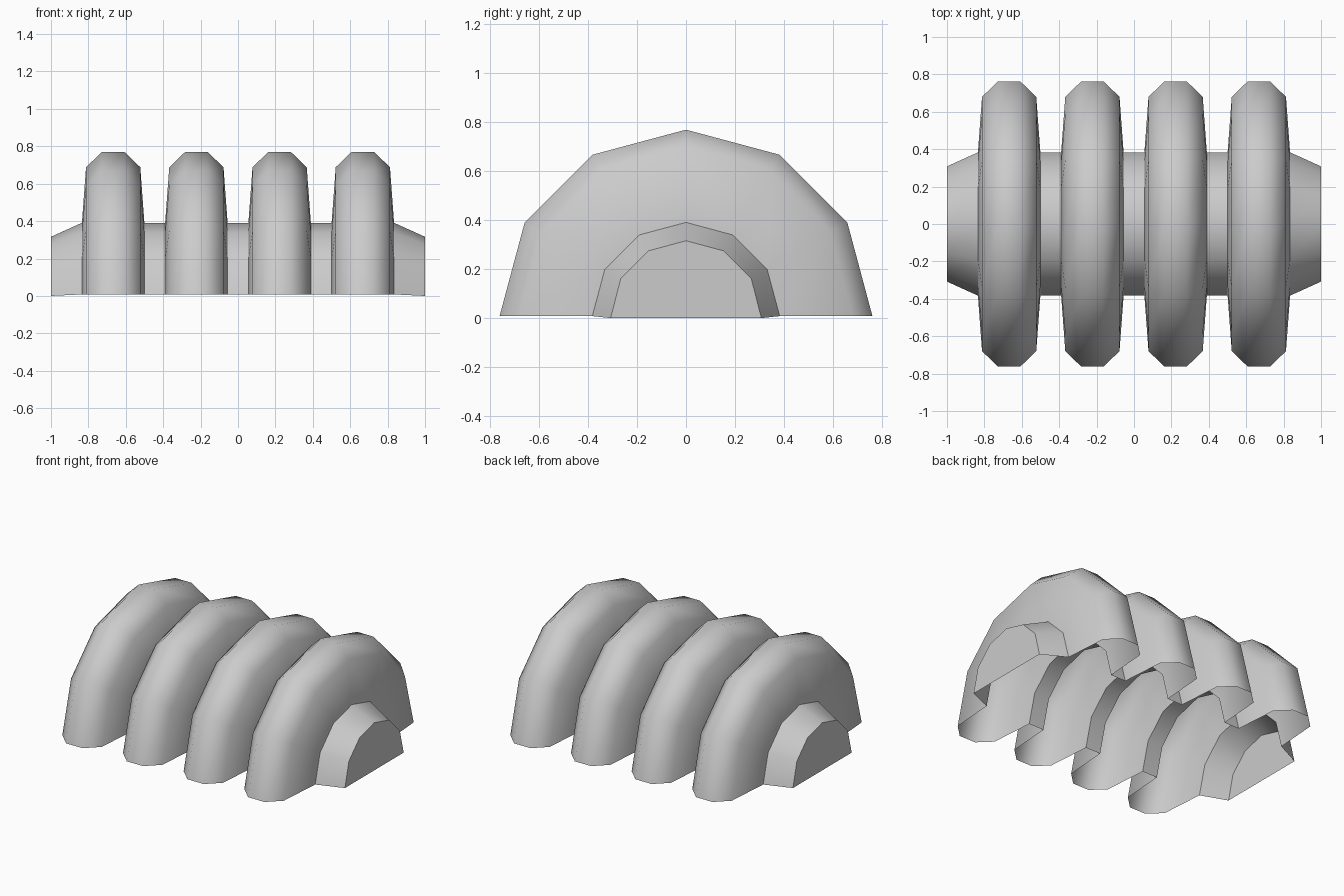
import bpy, bmesh, math

if "Cube" in bpy.data.objects:
    bpy.data.objects.remove(bpy.data.objects["Cube"])

AXIS_Z = 0.008   # height of the lathe axis
STEPS = 6        # half turn in 30 degree facets

# Profile along x: tapered end, four chamfered ribs on a thin core, tapered end
rib = [(-0.167, 0.383), (-0.145, 0.68), (-0.06, 0.762),
       (0.06, 0.762), (0.145, 0.68), (0.167, 0.383)]
profile = [(-1.0, 0.308)]
for i in range(4):
    centre = (i - 1.5) * 0.445
    profile += [(centre + dx, r) for dx, r in rib]
profile.append((1.0, 0.308))

# Half lathe, open underneath
bm = bmesh.new()
rings = []
for x, r in profile:
    ring = []
    for k in range(STEPS + 1):
        a = math.pi * k / STEPS
        z = AXIS_Z + r * math.sin(a)
        if abs(x) == 1.0 and k in (0, STEPS):
            z = 0.0          # the ends reach the ground
        ring.append(bm.verts.new((x, -r * math.cos(a), z)))
    rings.append(ring)
for a, b in zip(rings, rings[1:]):
    for k in range(STEPS):
        bm.faces.new((a[k], b[k], b[k + 1], a[k + 1]))

# Flat end caps
bm.faces.new(rings[0])
bm.faces.new(rings[-1][::-1])
bmesh.ops.recalc_face_normals(bm, faces=bm.faces)
bm.normal_update()
if max(bm.faces, key=lambda f: f.calc_center_median().z).normal.z < 0:
    bmesh.ops.reverse_faces(bm, faces=bm.faces)

mesh = bpy.data.meshes.new("ribbed_shell")
bm.to_mesh(mesh)
bm.free()
shell = bpy.data.objects.new("ribbed_shell", mesh)
bpy.context.collection.objects.link(shell)

# One plain grey
grey = bpy.data.materials.new("light grey")
grey.diffuse_color = (0.6, 0.6, 0.6, 1)
grey.use_nodes = True
grey.node_tree.nodes["Principled BSDF"].inputs["Base Color"].default_value = grey.diffuse_color
mesh.materials.append(grey)

# Rounded ribs, crisp joints
bpy.context.view_layer.objects.active = shell
shell.select_set(True)
bpy.ops.object.shade_smooth_by_angle(angle=math.radians(50))
